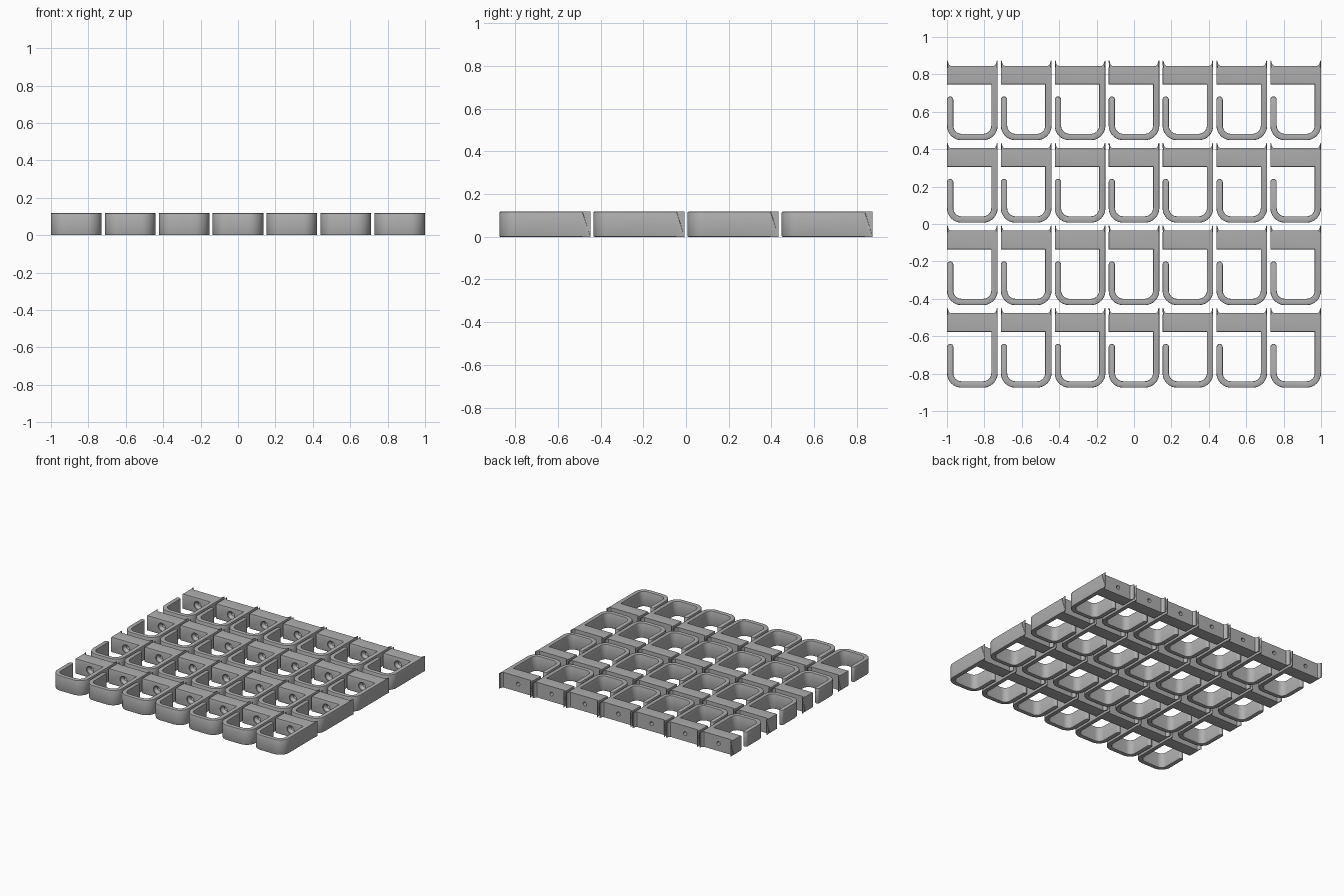
import bpy, bmesh, math
from mathutils import Matrix

if "Cube" in bpy.data.objects:
    bpy.data.objects.remove(bpy.data.objects["Cube"])

W, L, H, T = 0.271, 0.427, 0.118, 0.034      # hook width, length, height, wall
PITCH_X, PITCH_Y = (2 - W) / 6, 0.441
R = 0.078                                     # outer corner radius
X = W / 2
PLATE_FRONT, PLATE_BACK, TIP = 0.298, 0.398, 0.234

grey = bpy.data.materials.new("grey_plastic")
grey.diffuse_color = (0.43, 0.43, 0.43, 1)
grey.use_nodes = True
grey.node_tree.nodes["Principled BSDF"].inputs["Base Color"].default_value = grey.diffuse_color


def arc(cx, cy, r, a0, a1, n=8):
    angles = [math.radians(a0 + (a1 - a0) * i / n) for i in range(n + 1)]
    return [(cx + r * math.cos(a), cy + r * math.sin(a)) for a in angles]


# outline of one hook, seen from above
horn = [(X, 0.39), (X, L), (X - 0.005, 0.424), (X - 0.008, 0.411),
        (X - 0.012, 0.403), (X - 0.019, PLATE_BACK)]
outline = arc(-X + R, R, R, 180, 270) + arc(X - R, R, R, 270, 360)
outline += horn + [(-x, y) for x, y in reversed(horn)]
outline += [(-X, PLATE_FRONT), (X - T, PLATE_FRONT)]
outline += arc(X - R, R, R - T, 0, -90) + arc(-X + R, R, R - T, 270, 180)
outline += arc(-X + T / 2, TIP - T / 2, T / 2, 0, 180)

# hook body: extruded outline with rounded rims
bm = bmesh.new()
face = bm.faces.new([bm.verts.new((x, y, 0)) for x, y in outline])
top = bmesh.ops.extrude_face_region(bm, geom=[face])["geom"]
bmesh.ops.translate(bm, vec=(0, 0, H), verts=[v for v in top if isinstance(v, bmesh.types.BMVert)])
bmesh.ops.recalc_face_normals(bm, faces=bm.faces)
rims = [e for e in bm.edges
        if abs(e.verts[0].co.z - e.verts[1].co.z) < 1e-5
        and min(v.co.y for v in e.verts) < 0.385]
bmesh.ops.bevel(bm, geom=rims, offset=0.008, segments=2, profile=0.5,
                affect='EDGES', clamp_overlap=True)
mesh = bpy.data.meshes.new("hook")
bm.to_mesh(mesh)
bm.free()
mesh.materials.append(grey)
hook = bpy.data.objects.new("hook", mesh)
bpy.context.collection.objects.link(hook)

# countersunk screw hole through the mounting plate
bm = bmesh.new()
rings = []
for y, r in ((0.27, 0.031), (PLATE_FRONT + 0.008, 0.031),
             (PLATE_FRONT + 0.03, 0.015), (0.45, 0.015)):
    rings.append([bm.verts.new((x, y, z)) for x, z in arc(-0.008, H / 2, r, 0, 345, 23)])
for a, b in zip(rings, rings[1:]):
    for i in range(24):
        j = (i + 1) % 24
        bm.faces.new((a[i], a[j], b[j], b[i]))
bm.faces.new(rings[0])
bm.faces.new(rings[-1])
bmesh.ops.recalc_face_normals(bm, faces=bm.faces)
cut_mesh = bpy.data.meshes.new("screw_hole_cutter")
bm.to_mesh(cut_mesh)
bm.free()
cut_mesh.materials.append(grey)
cutter = bpy.data.objects.new("screw_hole_cutter", cut_mesh)
bpy.context.collection.objects.link(cutter)
cutter.hide_render = True

mod = hook.modifiers.new("screw_hole", 'BOOLEAN')
mod.operation = 'DIFFERENCE'
mod.solver = 'EXACT'
mod.object = cutter
bpy.context.view_layer.objects.active = hook
hook.select_set(True)
bpy.ops.object.modifier_apply(modifier=mod.name)
bpy.data.objects.remove(cutter)
bpy.ops.object.shade_smooth_by_angle(angle=math.radians(32))

# grid of seven by four hooks
y0 = -(3 * PITCH_Y + L) / 2
for row in range(4):
    for col in range(7):
        item = hook if row == col == 0 else hook.copy()
        if item is not hook:
            bpy.context.collection.objects.link(item)
        item.name = f"hook_row{row + 1}_col{col + 1}"
        item.location = (-1 + X + col * PITCH_X, y0 + row * PITCH_Y, 0)
